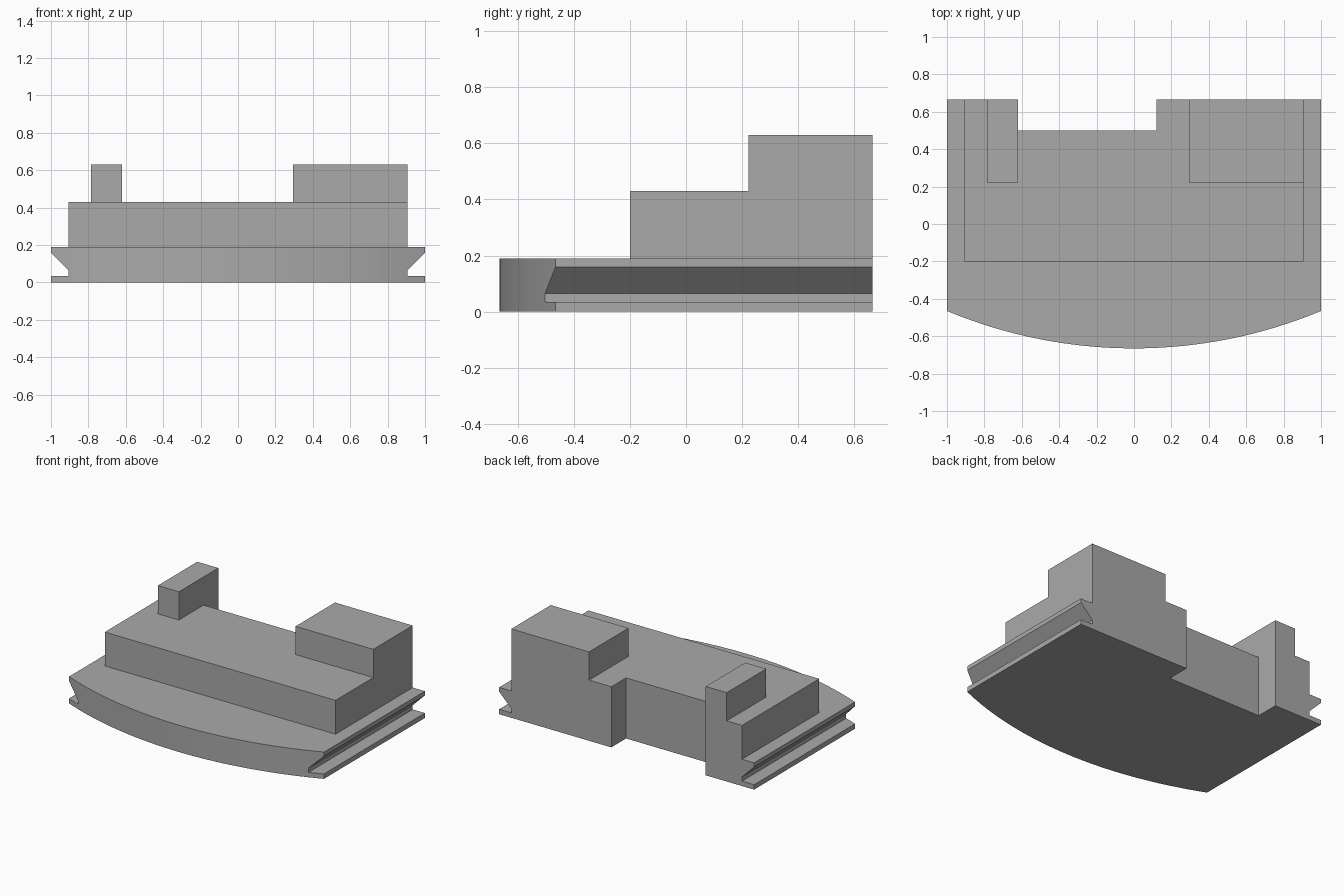
import bpy, bmesh, math
from mathutils import Vector

cube = bpy.data.objects.get("Cube")
if cube:
    bpy.data.objects.remove(cube, do_unlink=True)

BACK = 0.665          # rear plane
SIDE = 0.905          # side of the upper block and groove floor
BASE_TOP, DECK_TOP, TOWER_TOP = 0.19, 0.43, 0.63
RADIUS, SEGMENTS = 2.6, 32

gray = bpy.data.materials.new("plain gray")
gray.use_nodes = True
gray.diffuse_color = (0.4, 0.4, 0.4, 1)
gray.node_tree.nodes["Principled BSDF"].inputs["Base Color"].default_value = gray.diffuse_color


def prism(name, points, offset):
    """Extrude a closed outline of 3D points along an offset."""
    bm = bmesh.new()
    face = bm.faces.new([bm.verts.new(p) for p in points])
    grown = bmesh.ops.extrude_face_region(bm, geom=[face])["geom"]
    bmesh.ops.translate(bm, vec=Vector(offset),
                        verts=[v for v in grown if isinstance(v, bmesh.types.BMVert)])
    bmesh.ops.recalc_face_normals(bm, faces=bm.faces)
    mesh = bpy.data.meshes.new(name)
    bm.to_mesh(mesh)
    bm.free()
    mesh.materials.append(gray)
    obj = bpy.data.objects.new(name, mesh)
    bpy.context.collection.objects.link(obj)
    return obj


def slab(name, outline, z0, z1):
    return prism(name, [(x, y, z0) for x, y in outline], (0, 0, z1 - z0))


def box_outline(x0, x1, y0, y1):
    return [(x0, y0), (x1, y0), (x1, y1), (x0, y1)]


def combine(target, tool, operation):
    """Apply a boolean and discard the tool object."""
    tool.hide_render = True
    mod = target.modifiers.new(operation.title(), "BOOLEAN")
    mod.object, mod.operation, mod.solver = tool, operation, "EXACT"
    bpy.context.view_layer.objects.active = target
    bpy.ops.object.modifier_apply(modifier=mod.name)
    bpy.data.objects.remove(tool, do_unlink=True)


# Base plate with a curved front edge
half = math.asin(1 / RADIUS)
arc = []
for i in range(SEGMENTS + 1):
    a = half * (2 * i / SEGMENTS - 1)
    arc.append((RADIUS * math.sin(a), RADIUS - BACK - RADIUS * math.cos(a)))
body = slab("grooved_block", arc + [(1, BACK), (-1, BACK)], 0, BASE_TOP)

# Dovetail grooves along both sides
groove = [(1.1, 0.035), (SIDE, 0.035), (SIDE, 0.065), (1, 0.16), (1.1, 0.26)]
for s in (-1, 1):
    cutter = prism("groove_cutter", [(s * x, -1, z) for x, z in groove], (0, 2, 0))
    combine(body, cutter, "DIFFERENCE")

# Upper block, then the narrow and wide rear towers
combine(body, slab("deck", box_outline(-SIDE, SIDE, -0.2, BACK), BASE_TOP, DECK_TOP), "UNION")
for x0, x1 in ((-0.785, -0.62), (0.295, SIDE)):
    combine(body, slab("tower", box_outline(x0, x1, 0.223, BACK), DECK_TOP, TOWER_TOP), "UNION")

# Rear notch through the full height
combine(body, slab("notch_cutter", box_outline(-0.62, 0.12, 0.5, 1), -0.1, DECK_TOP + 0.1),
        "DIFFERENCE")

# Merge coplanar faces left by the booleans
bm = bmesh.new()
bm.from_mesh(body.data)
bmesh.ops.remove_doubles(bm, verts=bm.verts, dist=0.0001)
bmesh.ops.dissolve_limit(bm, angle_limit=0.002, verts=bm.verts, edges=bm.edges)
bmesh.ops.recalc_face_normals(bm, faces=bm.faces)
bm.to_mesh(body.data)
bm.free()
